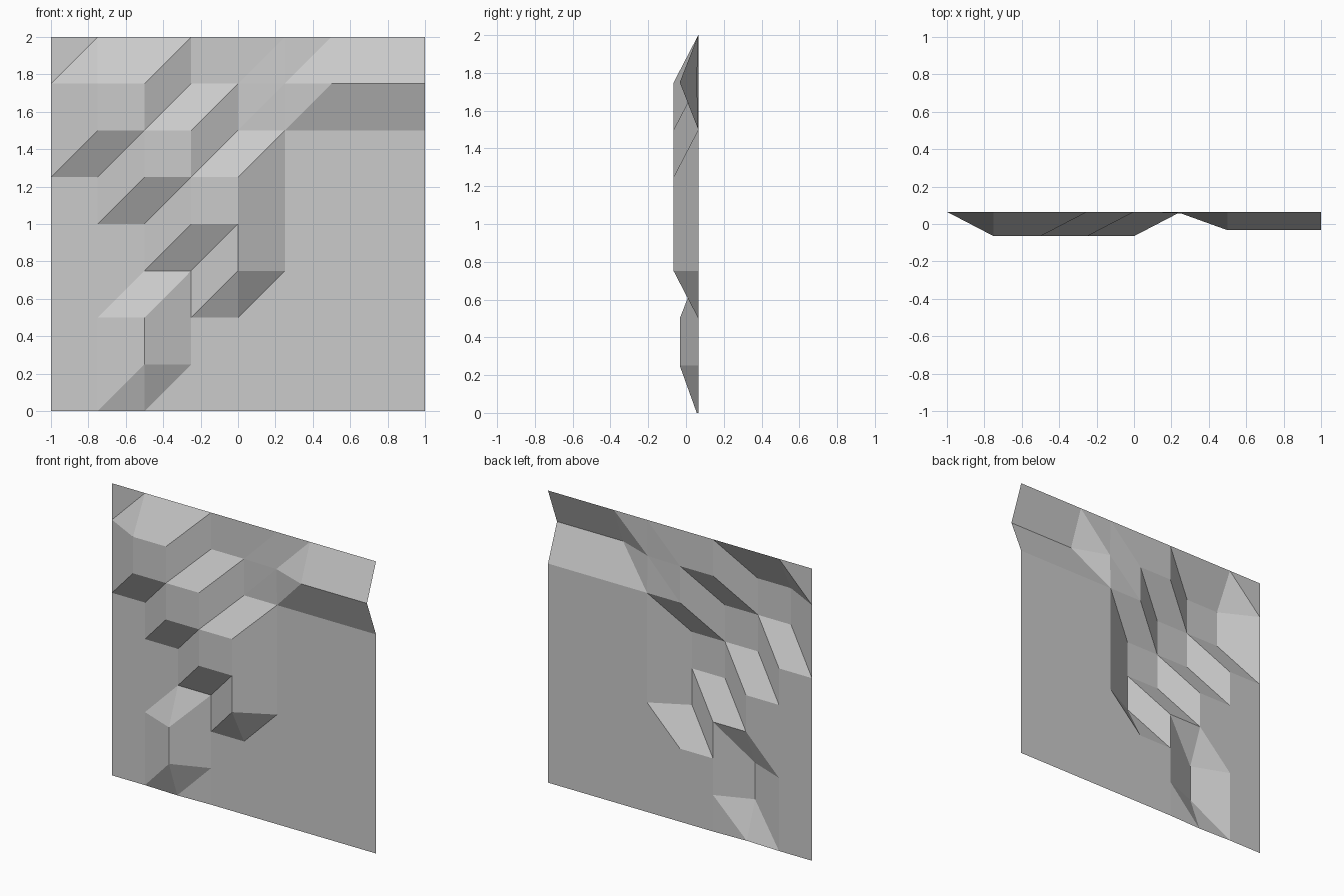
import bpy
import bmesh

if "Cube" in bpy.data.objects:
    bpy.data.objects.remove(bpy.data.objects["Cube"])

N, STEP = 8, 0.25            # 8 x 8 cells, quarter-unit spacing
BACK, FRONT, MID, SLIGHT = 0.065, -0.065, -0.033, 0.057

# Raised grid points: row -> (columns, depth)
raised = [
    (7, (1, 2), FRONT), (6, (1, 2, 3), FRONT), (5, (2, 3, 4), FRONT),
    (4, (3, 4), FRONT), (3, (4,), FRONT),        # stepped diagonal ridge
    (7, (6, 7, 8), MID),                         # upper right ridge
    (2, (2,), MID), (1, (2,), MID),              # lower left bump
    (0, (2,), SLIGHT), (7, (5,), SLIGHT),        # faint dents
]
depth = {(i, row): y for row, cols, y in raised for i in cols}

# Faceted wall panel: open sheet, each cell split along its rising diagonal
bm = bmesh.new()
v = {(i, j): bm.verts.new((-1 + i * STEP, depth.get((i, j), BACK), j * STEP))
     for i in range(N + 1) for j in range(N + 1)}
for i in range(N):
    for j in range(N):
        a, b, c, d = v[i, j], v[i + 1, j], v[i + 1, j + 1], v[i, j + 1]
        bm.faces.new((a, b, c))
        bm.faces.new((a, c, d))

mesh = bpy.data.meshes.new("wall_panel")
bm.to_mesh(mesh)
bm.free()
panel = bpy.data.objects.new("wall_panel", mesh)
bpy.context.collection.objects.link(panel)
